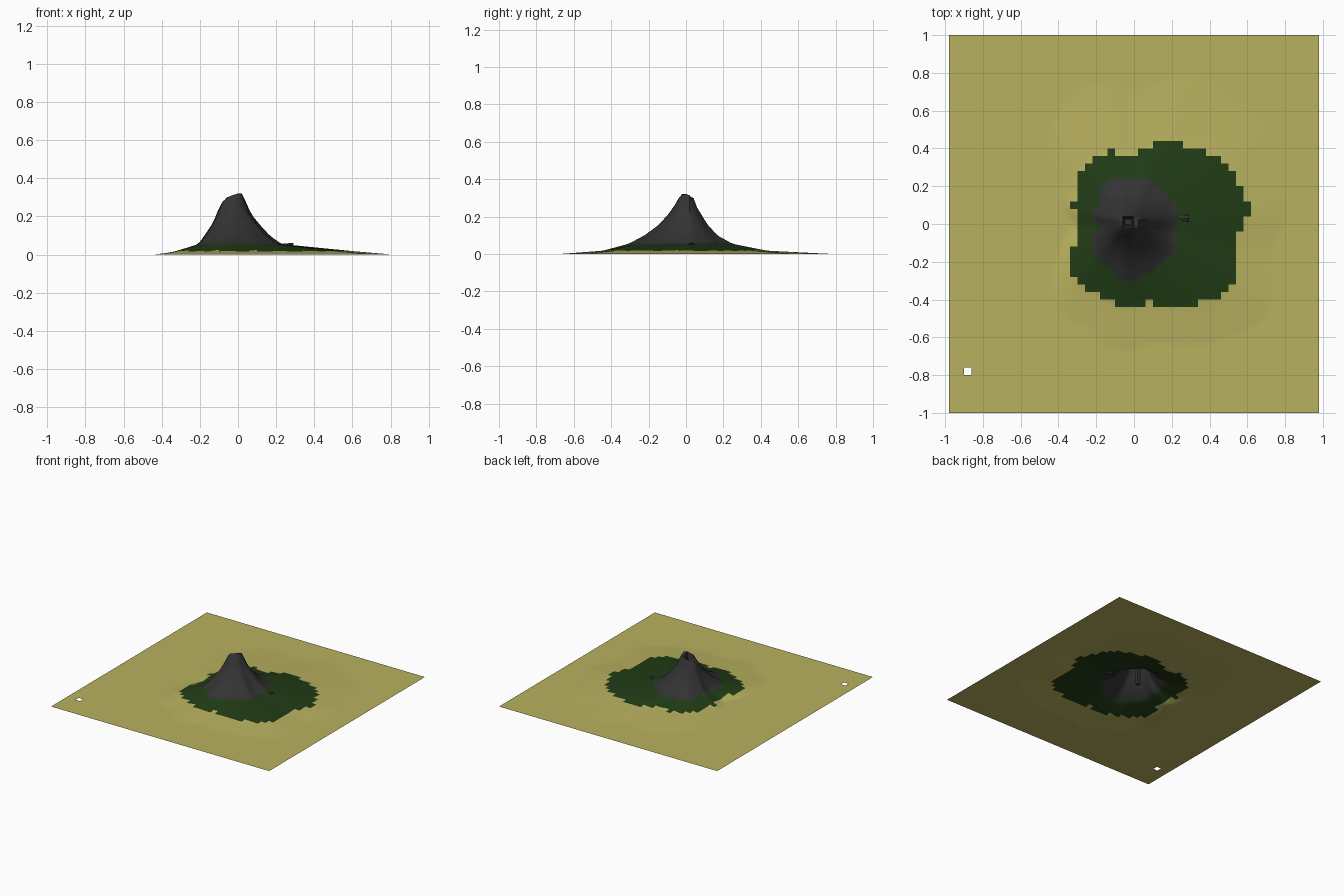
import bpy, bmesh, math
from mathutils import Vector

if "Cube" in bpy.data.objects:
    bpy.data.objects.remove(bpy.data.objects["Cube"])

CX, CY = -0.03, 0.01          # crater centre
STEP, NX, NY = 0.02, 98, 100  # terrain grid

# contour radii towards east, north, west and south for each height
LEVELS = [0.30, 0.25, 0.20, 0.15, 0.10, 0.055, 0.018, 0.0]
EAST = [.055, .075, .105, .145, .19, .25, .61, .81]
NORTH = [.035, .05, .075, .11, .155, .24, .37, .74]
WEST = [.05, .07, .085, .11, .14, .17, .27, .31]
SOUTH = [.04, .07, .11, .155, .22, .30, .43, .65]


def height(x, y):
    dx, dy = x - CX, y - CY
    d, a = math.hypot(dx, dy), math.atan2(dy, dx)
    c2 = math.cos(a) ** 2
    ridge = 1 + 0.035 * math.sin(7 * a) + 0.025 * math.sin(11 * a + 1)
    side, end = (EAST if dx > 0 else WEST), (NORTH if dy > 0 else SOUTH)
    radii = []
    for i in range(len(LEVELS)):
        bulge = 0.13 * math.sin(2 * a) ** 2 if i > 5 else 0
        radii.append((side[i] * c2 + end[i] * (1 - c2)) * (ridge + bulge))
    if d <= radii[0]:
        z = LEVELS[0]
    elif d >= radii[-1]:
        return 0.0
    else:
        i = next(k for k in range(1, len(radii)) if d < radii[k])
        t = (d - radii[i - 1]) / (radii[i] - radii[i - 1])
        z = LEVELS[i - 1] + t * (LEVELS[i] - LEVELS[i - 1])
    # uneven rim, highest at the front right
    blend = max(0, min(1, (z - 0.22) / 0.08))
    return z + blend * 0.35 * (dx - dy)


def material(name, rgb):
    m = bpy.data.materials.new(name)
    m.diffuse_color = (*rgb, 1)
    m.use_nodes = True
    m.node_tree.nodes["Principled BSDF"].inputs["Base Color"].default_value = m.diffuse_color
    return m


def make_object(name, bm, mats):
    mesh = bpy.data.meshes.new(name)
    bm.to_mesh(mesh)
    bm.free()
    ob = bpy.data.objects.new(name, mesh)
    bpy.context.collection.objects.link(ob)
    for m in mats:
        mesh.materials.append(m)
    bpy.ops.object.select_all(action='DESELECT')
    ob.select_set(True)
    bpy.context.view_layer.objects.active = ob
    bpy.ops.object.shade_smooth_by_angle(angle=math.radians(40))
    return ob


sand = material("sand", (0.48, 0.44, 0.115))
grass = material("grass", (0.015, 0.045, 0.008))
rock = material("rock", (0.033, 0.033, 0.035))

# terrain sheet with the volcano raised out of it
bm = bmesh.new()
vs = [[bm.verts.new((-0.98 + i * STEP, -1 + j * STEP,
                     height(-0.98 + i * STEP, -1 + j * STEP)))
       for j in range(NY + 1)] for i in range(NX + 1)]
for i in range(NX):
    for j in range(NY):
        x, y = -0.97 + i * STEP, -0.99 + j * STEP
        missing = i // 2 == 2 and j // 2 == 5            # small square hole
        if missing or max(abs(x - CX), abs(y - CY)) < 0.029:
            continue                                     # crater mouth
        f = bm.faces.new((vs[i][j], vs[i + 1][j], vs[i + 1][j + 1], vs[i][j + 1]))
        # colour bands follow blocks of two by two faces
        z = height(-0.96 + (i // 2) * 0.04, -0.98 + (j // 2) * 0.04)
        f.material_index = 2 if z > 0.055 else 1 if z > 0.018 else 0

# tapered crater shaft going down from the mouth
loop = [e for e in bm.edges if e.is_boundary and
        all(max(abs(v.co.x - CX), abs(v.co.y - CY)) < 0.035 for v in e.verts)]
for scale, z in ((0.62, 0.24), (0.75, 0.06)):
    ext = bmesh.ops.extrude_edge_only(bm, edges=loop)["geom"]
    for v in (g for g in ext if isinstance(g, bmesh.types.BMVert)):
        v.co = Vector((CX + (v.co.x - CX) * scale, CY + (v.co.y - CY) * scale, z))
    for f in (g for g in ext if isinstance(g, bmesh.types.BMFace)):
        f.material_index = 2
    loop = [g for g in ext if isinstance(g, bmesh.types.BMEdge) and g.is_boundary]
bmesh.ops.contextual_create(bm, geom=loop)
for v in [v for v in bm.verts if not v.link_faces]:
    bm.verts.remove(v)
bmesh.ops.recalc_face_normals(bm, faces=bm.faces)
for f in bm.faces:
    if abs(f.calc_center_median().x - CX) < 0.03 and \
            abs(f.calc_center_median().y - CY) < 0.03:
        f.material_index = 2
make_object("volcano_terrain", bm, [sand, grass, rock])

# side vent: a flaring tube with a recessed throat
bm = bmesh.new()
rings = []
for x, r, z in ((0.215, 0.010, 0.045), (0.29, 0.022, 0.040),
                (0.29, 0.016, 0.040), (0.235, 0.008, 0.044)):
    rings.append([bm.verts.new((x, 0.03 + r * math.cos(k * math.tau / 8),
                                z + r * math.sin(k * math.tau / 8)))
                  for k in range(8)])
for a, b in zip(rings, rings[1:]):
    for k in range(8):
        bm.faces.new((a[k], a[(k + 1) % 8], b[(k + 1) % 8], b[k]))
bm.faces.new(rings[-1])
bmesh.ops.recalc_face_normals(bm, faces=bm.faces)
make_object("side_vent", bm, [rock])
